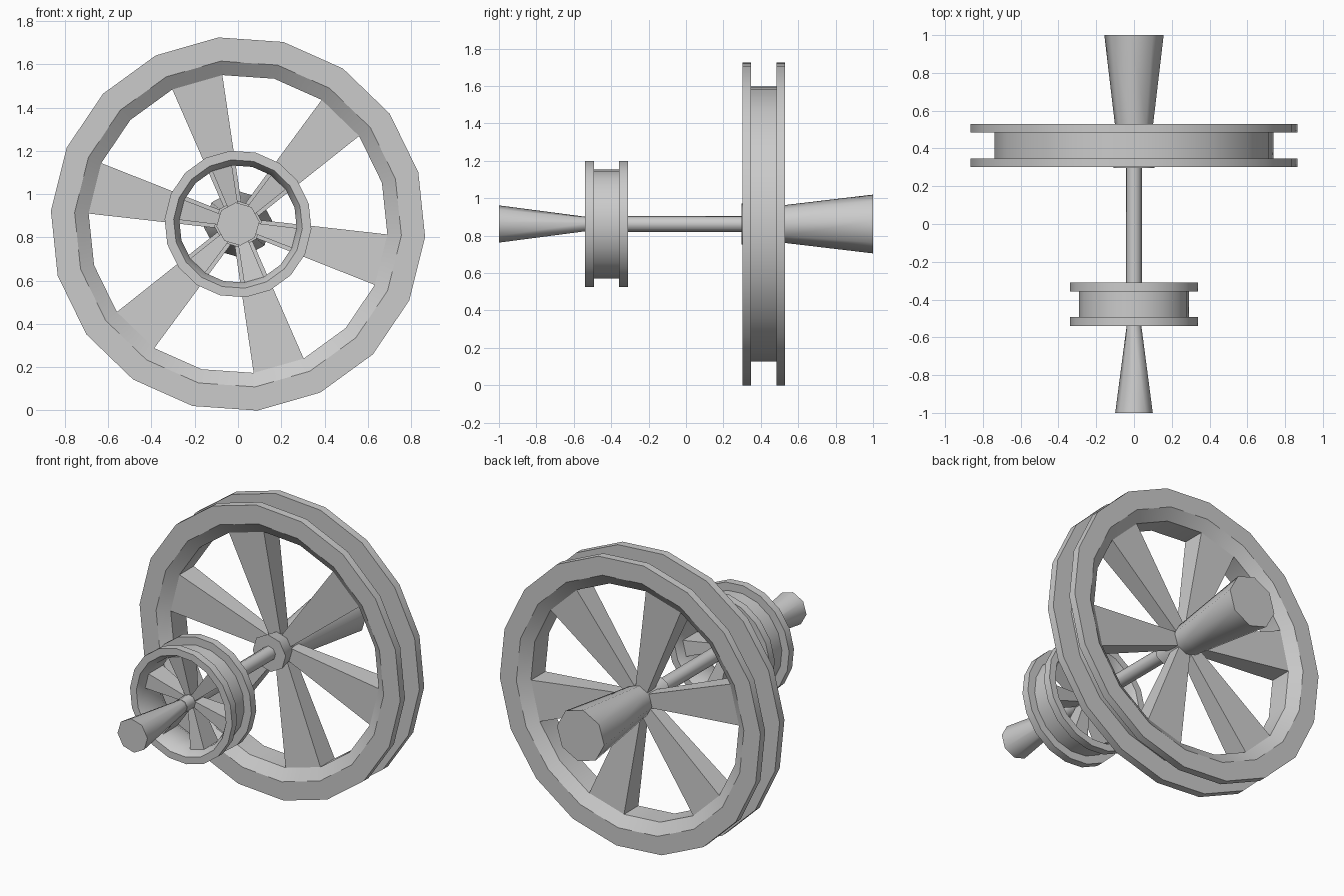
import bpy, bmesh
from math import cos, sin, radians

if "Cube" in bpy.data.objects:
    bpy.data.objects.remove(bpy.data.objects["Cube"])

CZ = 0.862               # height of the axle line
PHASE = radians(-84)     # rotation of the wheel polygons


def pt(r, a, y):
    return (r * cos(a), y, CZ + r * sin(a))


def finish(name, bm):
    bmesh.ops.recalc_face_normals(bm, faces=bm.faces[:])
    me = bpy.data.meshes.new(name)
    bm.to_mesh(me)
    bm.free()
    ob = bpy.data.objects.new(name, me)
    bpy.context.collection.objects.link(ob)
    bpy.ops.object.select_all(action='DESELECT')
    ob.select_set(True)
    bpy.context.view_layer.objects.active = ob
    return ob


def lathe(name, profile, n, closed, angle):
    """Spin a (y, r) profile around the axle; open profiles get end caps."""
    bm = bmesh.new()
    rings = [[bm.verts.new(pt(r, PHASE + radians(360 / n * i), y)) for i in range(n)]
             for y, r in profile]
    pairs = list(zip(rings, rings[1:]))
    if closed:
        pairs.append((rings[-1], rings[0]))
    for a, b in pairs:
        for i in range(n):
            j = (i + 1) % n
            bm.faces.new((a[i], a[j], b[j], b[i]))
    if not closed:
        bm.faces.new(rings[0])
        bm.faces.new(rings[-1])
    finish(name, bm)
    bpy.ops.object.shade_smooth_by_angle(angle=radians(angle))


def wheel(name, y, outer, groove, lip, inner, hub_r, hub_half):
    # grooved rim with two flanges and bevelled inner edges
    w, g = 0.114, 0.068
    half = [(-w, outer), (-g, outer), (-g, groove)]
    prof = half + [(-d, r) for d, r in reversed(half)]
    prof += [(w, lip), (g, inner), (-g, inner), (-w, lip)]
    lathe(name + "_rim", [(y + d, r) for d, r in prof], 18, True, 30)
    # six tapered spokes, each filling one inner side of the rim
    bm = bmesh.new()
    for k in range(6):
        a0 = PHASE + radians(60 * k)
        a1 = a0 + radians(20)
        mid = (a0 + a1) / 2
        ends = []
        for r, hw, d in ((inner * cos(radians(10)), inner * sin(radians(10)), g),
                         (hub_r * 0.7, hub_half, g * 0.55)):
            ring = []
            for s, t in ((-1, -1), (1, -1), (1, 1), (-1, 1)):
                x = r * cos(mid) - s * hw * sin(mid)
                z = r * sin(mid) + s * hw * cos(mid)
                ring.append(bm.verts.new((x, y + t * d, CZ + z)))
            ends.append(ring)
        for i in range(4):
            j = (i + 1) % 4
            bm.faces.new((ends[0][i], ends[0][j], ends[1][j], ends[1][i]))
        bm.faces.new(ends[0])
        bm.faces.new(ends[1])
    finish(name + "_spokes", bm)


wheel("large_wheel", 0.416, 0.867, 0.74, 0.757, 0.692, 0.11, 0.04)
wheel("small_wheel", -0.425, 0.34, 0.292, 0.298, 0.272, 0.05, 0.018)

# axle and hub
lathe("axle", [(-0.54, 0.042), (0.42, 0.042)], 8, False, 50)
lathe("large_hub", [(0.296, 0.11), (0.42, 0.088)], 8, False, 50)

# flared handles at both ends
lathe("rear_handle", [(0.42, 0.088), (0.53, 0.102), (1.0, 0.158)], 8, False, 50)
lathe("front_handle", [(-1.0, 0.1), (-0.53, 0.038)], 8, False, 50)
